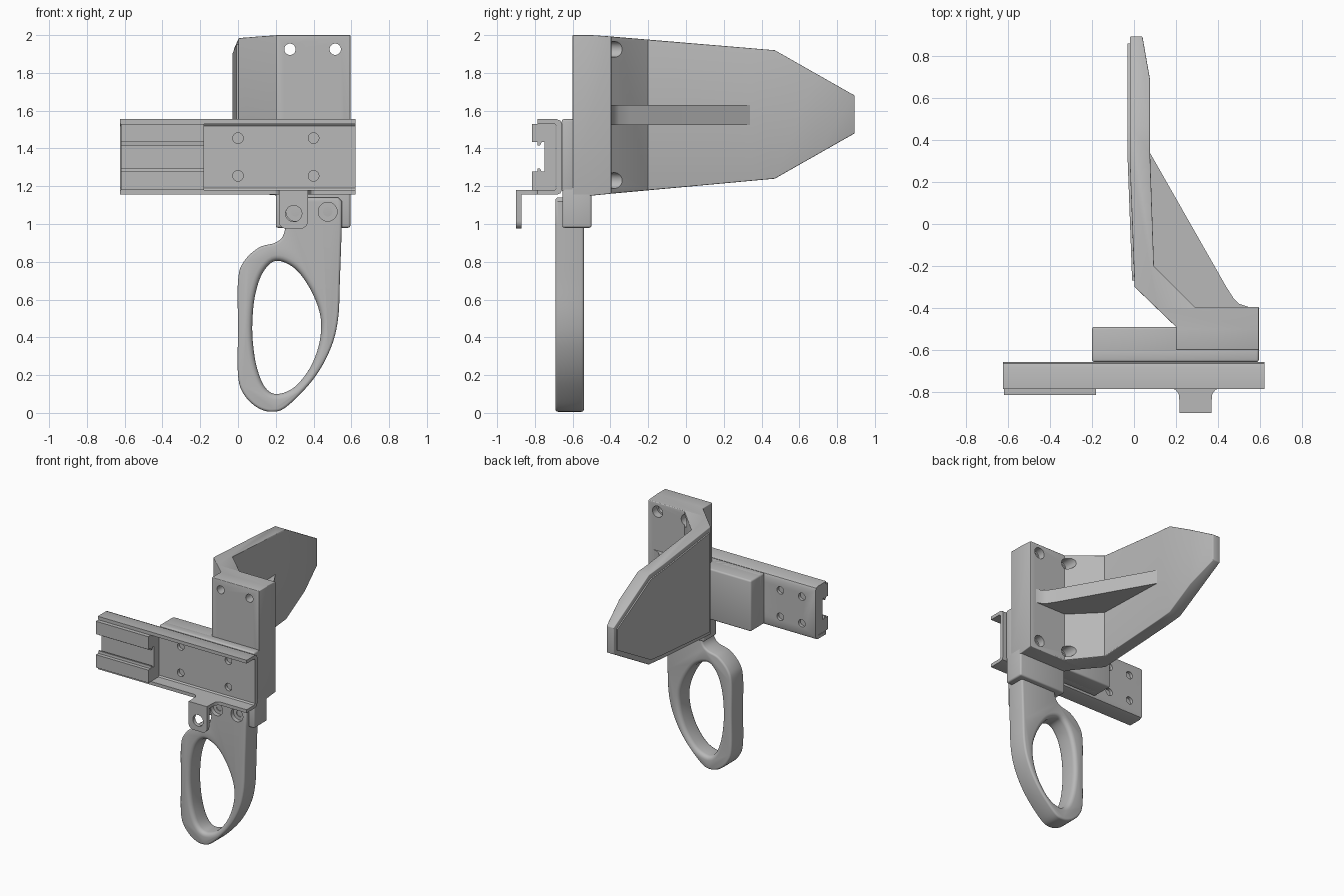
import bpy, bmesh, math
from mathutils import Vector

if "Cube" in bpy.data.objects:
    bpy.data.objects.remove(bpy.data.objects["Cube"], do_unlink=True)

grey = bpy.data.materials.new("plain_grey")
grey.use_nodes = True
GREY = (0.48, 0.48, 0.48, 1)
grey.diffuse_color = GREY
for node in grey.node_tree.nodes:
    if node.type == 'BSDF_PRINCIPLED':
        node.inputs["Base Color"].default_value = GREY
        node.inputs["Roughness"].default_value = 0.6


def prism(name, pts, axis, lo, hi):
    """Extrude a flat outline along one axis."""
    place = {'x': lambda a, b, t: (t, a, b),
             'y': lambda a, b, t: (a, t, b),
             'z': lambda a, b, t: (a, b, t)}[axis]
    bm = bmesh.new()
    rings = [[bm.verts.new(place(a, b, t)) for a, b in pts] for t in (lo, hi)]
    bm.faces.new(rings[0])
    bm.faces.new(rings[1])
    n = len(pts)
    for i in range(n):
        j = (i + 1) % n
        bm.faces.new((rings[0][i], rings[0][j], rings[1][j], rings[1][i]))
    bmesh.ops.recalc_face_normals(bm, faces=bm.faces)
    mesh = bpy.data.meshes.new(name)
    bm.to_mesh(mesh)
    bm.free()
    mesh.materials.append(grey)
    ob = bpy.data.objects.new(name, mesh)
    bpy.context.collection.objects.link(ob)
    return ob


def box(name, x, y, z):
    return prism(name, [(x[0], y[0]), (x[1], y[0]), (x[1], y[1]), (x[0], y[1])], 'z', *z)


def rod(x, z, r, y0, y1):
    """Round cutter running along y."""
    ring = [(x + r * math.cos(k * math.tau / 32), z + r * math.sin(k * math.tau / 32))
            for k in range(32)]
    return prism("cutter", ring, 'y', y0, y1)


def activate(ob):
    bpy.ops.object.select_all(action='DESELECT')
    ob.select_set(True)
    bpy.context.view_layer.objects.active = ob


def combine(ob, other, operation='DIFFERENCE'):
    mod = ob.modifiers.new("combine", 'BOOLEAN')
    mod.operation, mod.object, mod.solver = operation, other, 'EXACT'
    activate(ob)
    bpy.ops.object.modifier_apply(modifier=mod.name)
    bpy.data.objects.remove(other, do_unlink=True)


def bevel(ob, width, segments=3):
    mod = ob.modifiers.new("bevel", 'BEVEL')
    mod.width, mod.segments = width, segments
    mod.limit_method, mod.angle_limit = 'ANGLE', math.radians(50)
    activate(ob)
    bpy.ops.object.modifier_apply(modifier=mod.name)


def finish(ob):
    activate(ob)
    bpy.ops.object.shade_smooth_by_angle(angle=math.radians(32))


def spline(pts, closed, steps=6):
    """Smooth line through a few points."""
    p = [Vector(q) for q in pts]
    n = len(p)
    at = (lambda i: p[i % n]) if closed else (lambda i: p[max(0, min(n - 1, i))])
    out = []
    for i in range(n if closed else n - 1):
        a, b, c, d = at(i - 1), at(i), at(i + 1), at(i + 2)
        for s in range(steps):
            t = s / steps
            out.append(tuple(0.5 * (2 * b + (c - a) * t + (2 * a - 5 * b + 4 * c - d) * t * t
                                    + (3 * b - a - 3 * c + d) * t ** 3)))
    return out if closed else out + [tuple(p[-1])]


# Bent wing plate with its mounting foot
wing = prism("wing_plate", [
    (0.2, -0.6), (0.595, -0.6), (0.595, -0.395), (0.29, -0.395), (0.095, -0.2),
    (0.076, 0.35), (0.076, 0.69), (0.04, 0.895), (-0.02, 0.895), (-0.02, 0.3),
    (0.003, -0.3), (0.2, -0.49)], 'z', 1.1, 2.05)
combine(wing, prism("cutter", [
    (-0.7, 2), (-0.5, 2), (-0.4, 1.993), (0.47, 1.92), (0.893, 1.68), (0.893, 1.48),
    (0.47, 1.24), (-0.4, 1.16), (-0.5, 1.15), (-0.7, 1.15)], 'x', -0.2, 0.8), 'INTERSECT')
bevel(wing, 0.014)
for x in (0.275, 0.515):
    for z in (1.925, 1.23):
        combine(wing, rod(x, z, 0.03, -0.7, -0.3))
        combine(wing, rod(x, z, 0.042, -0.45, -0.2))
finish(wing)

# Thin raised pad on the outer face of the wing
pad = prism("wing_pad", [(-0.03, 0.87), (-0.03, 0.3), (-0.009, -0.27),
                         (0.02, -0.27), (0, 0.3), (0, 0.87)], 'z', 1.1, 2.05)
combine(pad, prism("cutter", [
    (-0.27, 1.95), (0.46, 1.885), (0.86, 1.66), (0.86, 1.5), (0.46, 1.275), (-0.27, 1.2)],
    'x', -0.2, 0.2), 'INTERSECT')
finish(pad)

# Brace between foot and wing
rib = prism("wing_brace", [(0.07, 0.35), (0.44, -0.3), (0.475, -0.355), (0.5, -0.38), (0.545, -0.395),
                           (0.5, -0.42), (0.27, -0.42), (0.06, -0.2)], 'z', 1.525, 1.63)
finish(rib)

# Blocks that join foot, rail and handle
for name, x, y, z in (
        ("rail_backing", (-0.2, 0.595), (-0.658, -0.59), (1.17, 1.555)),
        ("rear_block", (-0.2, 0.21), (-0.658, -0.49), (1.17, 1.555)),
        ("handle_mount", (0.2, 0.595), (-0.655, -0.5), (0.98, 1.2))):
    ob = box(name, x, y, z)
    bevel(ob, 0.012)
    finish(ob)

# Channel rail, open to the front
rail = prism("channel_rail", [
    (-0.785, 1.555), (-0.685, 1.555), (-0.665, 1.547), (-0.657, 1.53),
    (-0.657, 1.18), (-0.665, 1.163), (-0.685, 1.155), (-0.785, 1.155),
    (-0.785, 1.18), (-0.695, 1.18), (-0.686, 1.19), (-0.686, 1.52),
    (-0.695, 1.53), (-0.785, 1.53)], 'x', -0.625, 0.622)
for x in (-0.51, -0.33, 0, 0.4):
    for z in (1.255, 1.455):
        front = x >= 0
        combine(rail, rod(x, z, 0.028, *((-0.72, -0.662) if front else (-0.68, -0.6))))
finish(rail)

# Grooved slider in the rail
half = [(-0.69, 0.175), (-0.815, 0.175), (-0.815, 0.078), (-0.787, 0.078), (-0.785, 0.06),
        (-0.773, 0.06), (-0.765, 0.078), (-0.75, 0.078)]
slider = prism("grooved_slider", [(y, 1.355 + h) for y, h in half]
               + [(y, 1.355 - h) for y, h in reversed(half)], 'x', -0.62, -0.18)
finish(slider)

# Hanging tongue below the rail
flare = [(0.13, -0.77), (0.122, -0.78), (0.095, -0.79), (0.08, -0.81), (0.077, -0.84), (0.077, -0.9)]
shelf = prism("tongue_shelf", [(0.293 - a, y) for a, y in flare]
              + [(0.293 + a, y) for a, y in reversed(flare)], 'z', 1.155, 1.18)
finish(shelf)
corner = [(0.077 - 0.04 + 0.04 * math.cos(a), 1.015 - 0.04 * math.sin(a))
          for a in (k * math.pi / 12 for k in range(7))]
tongue = prism("tongue", [(0.293 + a, z) for a, z in [(0.077, 1.18)] + corner]
               + [(0.293 - a, z) for a, z in reversed([(0.077, 1.18)] + corner)],
               'y', -0.9, -0.872)
combine(tongue, rod(0.295, 1.055, 0.043, -1, -0.8))
finish(tongue)

# Ring handle with its fixing neck
outline = spline([
    (0.255, 1.0), (0.237, 0.935), (0.195, 0.9), (0.11, 0.875), (0.03, 0.8), (0, 0.7),
    (0, 0.45), (0, 0.2), (0.03, 0.1), (0.1, 0.03), (0.18, 0.006), (0.26, 0.035),
    (0.4, 0.18), (0.49, 0.34), (0.53, 0.5), (0.54, 0.72), (0.55, 1.0)], False)
handle = prism("ring_handle", outline + [(0.55, 1.12), (0.53, 1.14), (0.24, 1.14), (0.22, 1.12)],
               'y', -0.692, -0.54)
bevel(handle, 0.014)
grip = spline([(0.2, 0.805), (0.3, 0.765), (0.38, 0.66), (0.43, 0.54), (0.44, 0.44),
               (0.42, 0.33), (0.37, 0.22), (0.29, 0.13), (0.2, 0.1), (0.14, 0.14),
               (0.1, 0.24), (0.08, 0.36), (0.076, 0.48), (0.09, 0.62), (0.13, 0.74)], True)
combine(handle, prism("cutter", grip, 'y', -0.8, -0.4))
bevel(handle, 0.03, 4)
for x in (0.305, 0.475):
    combine(handle, rod(x, 1.065, 0.05, -0.8, -0.66))
    combine(handle, rod(x, 1.065, 0.025, -0.8, -0.6))
finish(handle)
